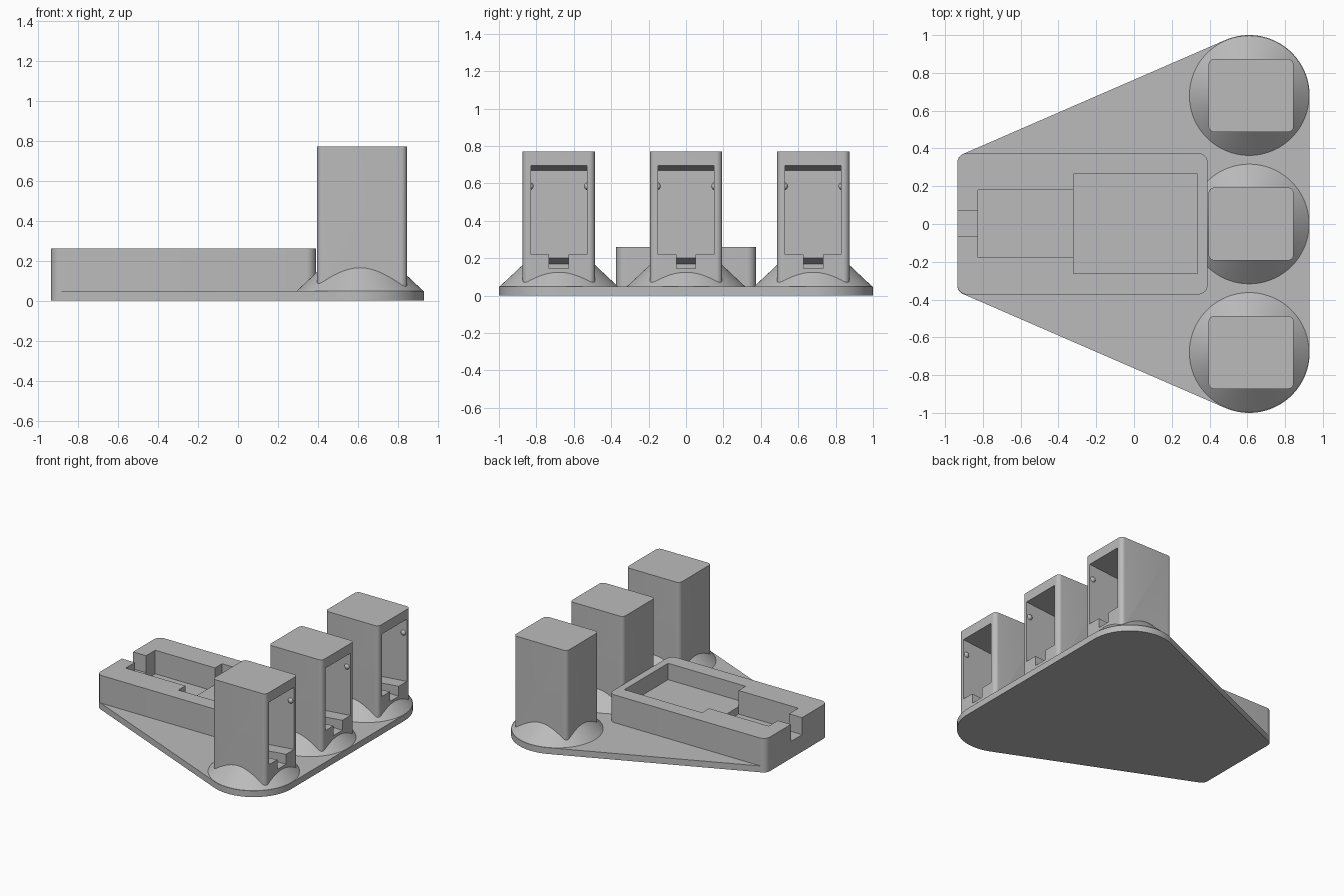
import bpy
import bmesh
import math
from mathutils import Vector, Matrix
from mathutils.geometry import convex_hull_2d

if "Cube" in bpy.data.objects:
    bpy.data.objects.remove(bpy.data.objects["Cube"], do_unlink=True)

grey = bpy.data.materials.new("plain_grey")
grey.use_nodes = True
grey.diffuse_color = (0.5, 0.5, 0.5, 1)
grey.node_tree.nodes["Principled BSDF"].inputs["Base Color"].default_value = (0.5, 0.5, 0.5, 1)


def finish(name, bm):
    bmesh.ops.recalc_face_normals(bm, faces=bm.faces)
    mesh = bpy.data.meshes.new(name)
    bm.to_mesh(mesh)
    bm.free()
    mesh.materials.append(grey)
    obj = bpy.data.objects.new(name, mesh)
    bpy.context.collection.objects.link(obj)
    return obj


def prism(name, points, offset):
    """Extrude a planar outline along an offset."""
    bm = bmesh.new()
    face = bm.faces.new([bm.verts.new(p) for p in points])
    ext = bmesh.ops.extrude_face_region(bm, geom=[face], use_keep_orig=True)
    verts = [g for g in ext["geom"] if isinstance(g, bmesh.types.BMVert)]
    bmesh.ops.translate(bm, vec=offset, verts=verts)
    return finish(name, bm)


def hull_slab(name, circles, z0, z1, steps=96):
    """Upright slab wrapped tightly around a set of circles (x, y, radius)."""
    pts = [Vector((x + r * math.cos(math.tau * i / steps), y + r * math.sin(math.tau * i / steps)))
           for x, y, r in circles for i in range(steps)]
    order = convex_hull_2d(pts)
    return prism(name, [(pts[i].x, pts[i].y, z0) for i in order], (0, 0, z1 - z0))


def rounded_box(name, x0, x1, y0, y1, z0, z1, r):
    corners = [(x, y, r) for x in (x0 + r, x1 - r) for y in (y0 + r, y1 - r)]
    return hull_slab(name, corners, z0, z1, 32)


def box(name, x0, x1, y0, y1, z0, z1):
    return prism(name, [(x0, y0, z0), (x1, y0, z0), (x1, y1, z0), (x0, y1, z0)], (0, 0, z1 - z0))


def side_prism(name, profile, y0, y1):
    return prism(name, [(x, y0, z) for x, z in profile], (0, y1 - y0, 0))


def combine(target, tool, operation):
    mod = target.modifiers.new("cut", "BOOLEAN")
    mod.operation = operation
    mod.solver = "EXACT"
    mod.object = tool
    bpy.context.view_layer.objects.active = target
    bpy.ops.object.modifier_apply(modifier=mod.name)
    bpy.data.objects.remove(tool, do_unlink=True)


def smooth(obj):
    bpy.ops.object.select_all(action="DESELECT")
    obj.select_set(True)
    bpy.context.view_layer.objects.active = obj
    bpy.ops.object.shade_smooth_by_angle(angle=math.radians(25))


PLATE_TOP = 0.048
TOWER_X = 0.61

# Tapered base plate
base = hull_slab("base_plate", [(TOWER_X, 0.68, 0.32), (TOWER_X, -0.68, 0.32),
                                (-0.885, 0.325, 0.05), (-0.885, -0.325, 0.05)], 0, PLATE_TOP)
smooth(base)

# Long tray with stepped pockets and an open cable notch
tray = rounded_box("tray", -0.935, 0.39, -0.373, 0.375, 0.01, 0.26, 0.05)
combine(tray, box("wide_pocket", -0.32, 0.335, -0.262, 0.264, 0.135, 0.4), "DIFFERENCE")
combine(tray, box("narrow_pocket", -0.825, -0.319, -0.177, 0.18, 0.08, 0.4), "DIFFERENCE")
combine(tray, box("cable_notch", -1.0, -0.82, -0.065, 0.07, 0.13, 0.4), "DIFFERENCE")
smooth(tray)

# Three towers with flared feet and a tilted recess on the +x face
for label, y in (("right", -0.68), ("middle", 0), ("left", 0.68)):
    tower = rounded_box(label + "_tower", 0.395, 0.845, y - 0.193, y + 0.193, 0.02, 0.77, 0.03)

    bm = bmesh.new()
    low, high = PLATE_TOP - 0.003, 0.186
    bmesh.ops.create_cone(bm, cap_ends=True, segments=96, radius1=0.32, radius2=0.17, depth=high - low,
                          matrix=Matrix.Translation((TOWER_X, y, (low + high) / 2)))
    combine(tower, finish("flared_foot", bm), "UNION")

    recess = [(0.9, 0.225), (0.9, 0.7), (0.54, 0.668), (0.54, 0.193)]
    combine(tower, side_prism("recess", recess, y - 0.15, y + 0.15), "DIFFERENCE")
    slot = [(0.95, 0.145), (0.95, 0.24), (0.54, 0.2), (0.44, 0.17), (0.44, 0.145)]
    combine(tower, side_prism("slot", slot, y - 0.052, y + 0.052), "DIFFERENCE")
    smooth(tower)

    # Small retaining bumps on the recess walls
    for side_name, s in (("right", -1), ("left", 1)):
        bm = bmesh.new()
        bmesh.ops.create_uvsphere(bm, u_segments=20, v_segments=12, radius=0.022,
                                  matrix=Matrix.Translation((0.815, y + s * 0.157, 0.585)))
        smooth(finish(label + "_tower_" + side_name + "_bump", bm))
